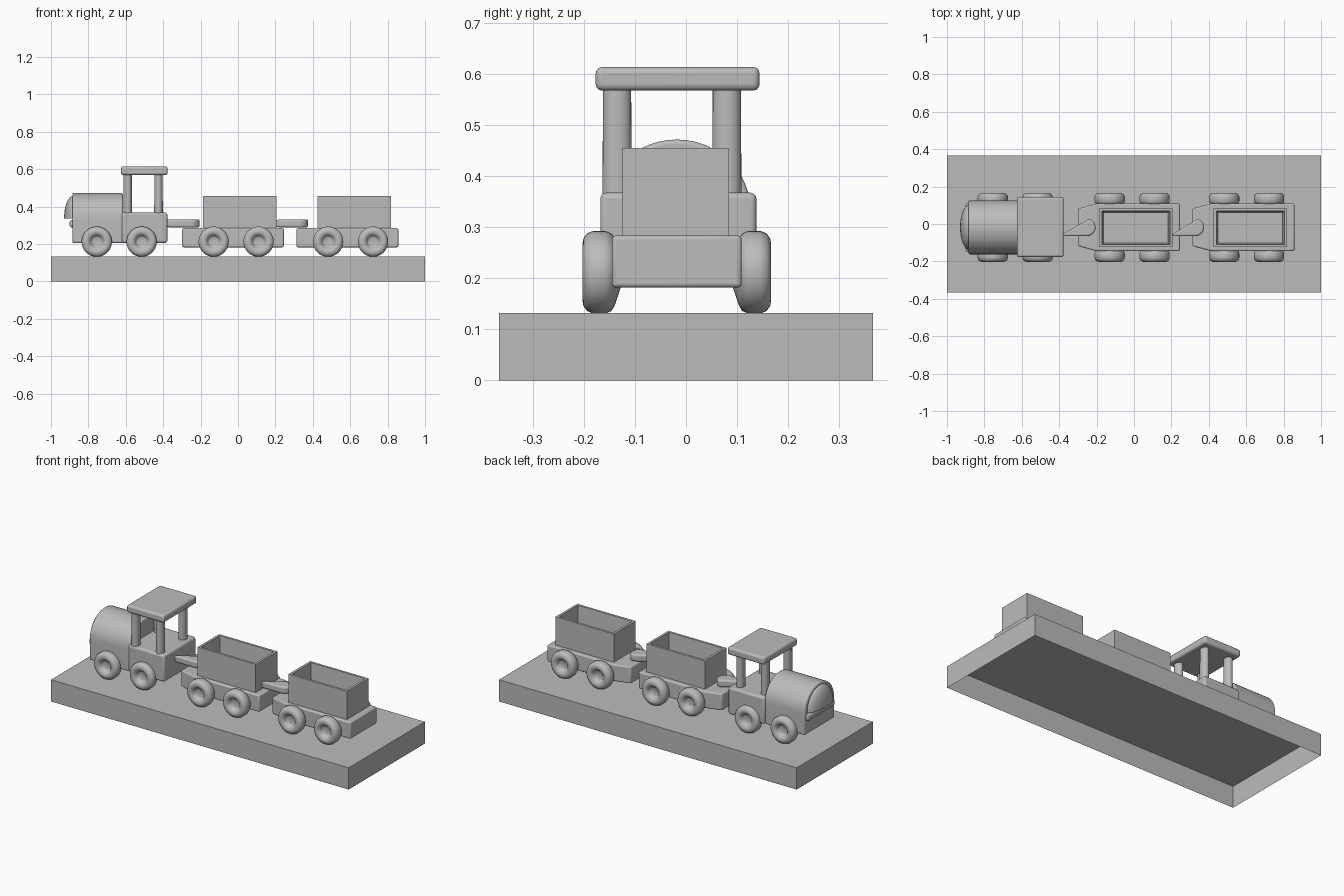
import bpy, bmesh, math
from mathutils import Matrix, Vector

cube = bpy.data.objects.get("Cube")
if cube:
    bpy.data.objects.remove(cube, do_unlink=True)

grey = bpy.data.materials.new("plain grey")
grey.use_nodes = True
grey.diffuse_color = (0.5, 0.5, 0.5, 1)
grey.node_tree.nodes["Principled BSDF"].inputs["Base Color"].default_value = (0.5, 0.5, 0.5, 1)

MID = -0.018  # the train's centre line in y


def finish(bm, name, smooth=True, bevel=0.0):
    bmesh.ops.recalc_face_normals(bm, faces=bm.faces)
    mesh = bpy.data.meshes.new(name)
    bm.to_mesh(mesh)
    bm.free()
    ob = bpy.data.objects.new(name, mesh)
    bpy.context.collection.objects.link(ob)
    mesh.materials.append(grey)
    if bevel:
        mod = ob.modifiers.new("bevel", "BEVEL")
        mod.width, mod.segments = bevel, 3
    if smooth:
        bpy.ops.object.select_all(action="DESELECT")
        ob.select_set(True)
        bpy.context.view_layer.objects.active = ob
        bpy.ops.object.shade_smooth_by_angle(angle=math.radians(40))
    return ob


def box_mesh(x, y, z):
    bm = bmesh.new()
    size = [b - a for a, b in (x, y, z)]
    centre = [(a + b) / 2 for a, b in (x, y, z)]
    bmesh.ops.create_cube(bm, size=1, matrix=Matrix.Translation(centre) @ Matrix.Diagonal((*size, 1)))
    return bm


def prism(name, points, vector, bevel=0.0):
    bm = bmesh.new()
    face = bm.faces.new([bm.verts.new(p) for p in points])
    new = bmesh.ops.extrude_face_region(bm, geom=[face], use_keep_orig=True)["geom"]
    bmesh.ops.translate(bm, verts=[v for v in new if isinstance(v, bmesh.types.BMVert)], vec=vector)
    return finish(bm, name, bevel=bevel)


def arch(x, half, low, spring, top, steps=24):
    # Side walls with a half-elliptic crown
    pts = [(x, MID + half, low)]
    for i in range(steps + 1):
        a = math.pi * i / steps
        pts.append((x, MID + half * math.cos(a), spring + (top - spring) * math.sin(a)))
    return pts + [(x, MID - half, low)]


def wheel(name, x, side):
    # Rounded tyre with a dished hub; pairs are (radius, distance from centre line)
    profile = [(0, .10), (.066, .122), (.076, .128), (.081, .14), (.081, .164), (.076, .176),
               (.066, .183), (.054, .185), (.042, .181), (.034, .173), (.029, .162), (.024, .159), (0, .159)]
    bm = bmesh.new()
    verts = [bm.verts.new((x + r, MID + side * d, .212)) for r, d in profile]
    edges = [bm.edges.new(pair) for pair in zip(verts, verts[1:])]
    bmesh.ops.spin(bm, geom=verts + edges, cent=(x, MID, .212), axis=(0, 1, 0),
                   angle=math.tau, steps=32, use_duplicate=False)
    bmesh.ops.remove_doubles(bm, verts=bm.verts, dist=.0005)
    finish(bm, name)


def wheels(prefix, places):
    for end, x in zip(("front", "rear"), places):
        for label, side in (("left", 1), ("right", -1)):
            wheel(f"{prefix}_{end}_{label}_wheel", x, side)


# Base: a shell open underneath
bm = box_mesh((-1, 1), (-.366, .366), (0, .132))
bm.faces.ensure_lookup_table()
bmesh.ops.delete(bm, geom=[min(bm.faces, key=lambda f: f.calc_center_median().z)], context="FACES")
finish(bm, "base", smooth=False)

# Engine body, boiler and cab
prism("boiler", arch(-.885, .144, .205, .335, .472), (.27, 0, 0), bevel=.008)
finish(box_mesh((-.622, -.378), (-.168, .138), (.205, .368)), "cab", bevel=.012)
finish(box_mesh((-.626, -.376), (-.177, .144), (.568, .614)), "roof", bevel=.012)
for fore, px in (("front", -.59), ("rear", -.425)):
    for label, py in (("left", .08), ("right", -.135)):
        bm = bmesh.new()
        bmesh.ops.create_cone(bm, cap_ends=True, segments=24, radius1=.023, radius2=.022, depth=.23,
                              matrix=Matrix.Translation((px, py, .47)) @ Matrix.Diagonal((1, 1.25, 1, 1)))
        finish(bm, f"{fore}_{label}_post")

# Bulging half-round nose and the bumper below it
bm = bmesh.new()
bmesh.ops.create_uvsphere(bm, u_segments=32, v_segments=20, radius=1)
bmesh.ops.bisect_plane(bm, geom=bm.verts[:] + bm.edges[:] + bm.faces[:], plane_co=(0, 0, 0),
                       plane_no=(0, 0, 1), clear_inner=True)
bmesh.ops.holes_fill(bm, edges=[e for e in bm.edges if e.is_boundary])
bmesh.ops.transform(bm, verts=bm.verts, matrix=Matrix.Translation((-.88, MID, .335))
                    @ Matrix.Diagonal((.05, .12, .123, 1)))
finish(bm, "nose")
finish(box_mesh((-.9, -.87), (MID - .13, MID + .13), (.288, .328)), "bumper", bevel=.012)
wheels("engine", (-.755, -.515))

# Two identical wagons
for prefix, cx in (("first_wagon", 0), ("second_wagon", .612)):
    # Chassis outline, narrowing a little at the front
    outline = [(-.3, .1), (-.2, .127), (.245, .127)]
    ring = [(x + cx, MID + y, .182) for x, y in outline]
    ring += [(x + cx, MID - y, .182) for x, y in reversed(outline)]
    prism(prefix + "_chassis", ring, (0, 0, .102), bevel=.008)

    # Open hopper with walls leaning in toward the floor
    bm = box_mesh((cx - .186, cx + .206), (MID - .106, MID + .102), (.27, .455))
    top = max(bm.faces, key=lambda f: f.calc_center_median().z)
    bmesh.ops.inset_region(bm, faces=[top], thickness=.02)
    floor = bmesh.ops.extrude_face_region(bm, geom=[top])["geom"]
    verts = [v for v in floor if isinstance(v, bmesh.types.BMVert)]
    bmesh.ops.delete(bm, geom=[top], context="FACES")
    bmesh.ops.translate(bm, verts=verts, vec=(0, 0, -.13))
    middle = Vector((cx + .01, MID, 0))
    bmesh.ops.scale(bm, verts=verts, vec=(.95, .9, 1), space=Matrix.Translation(-middle))
    finish(bm, prefix + "_hopper", smooth=False)
    wheels(prefix, (cx - .13, cx + .11))

# Couplings: round-ended bars with a slight fall toward the rear
for name, start, end in (("first_coupling", -.4, -.205), ("second_coupling", .19, .375)):
    half, pts = .047, [(start, MID + .047), (start, MID - .047)]
    for i in range(13):
        a = -math.pi / 2 + math.pi * i / 12
        pts.append((end - half + half * math.cos(a), MID + half * math.sin(a)))
    prism(name, [(x, y, .288) for x, y in pts[1:-1]], (0, 0, .043), bevel=.01)
